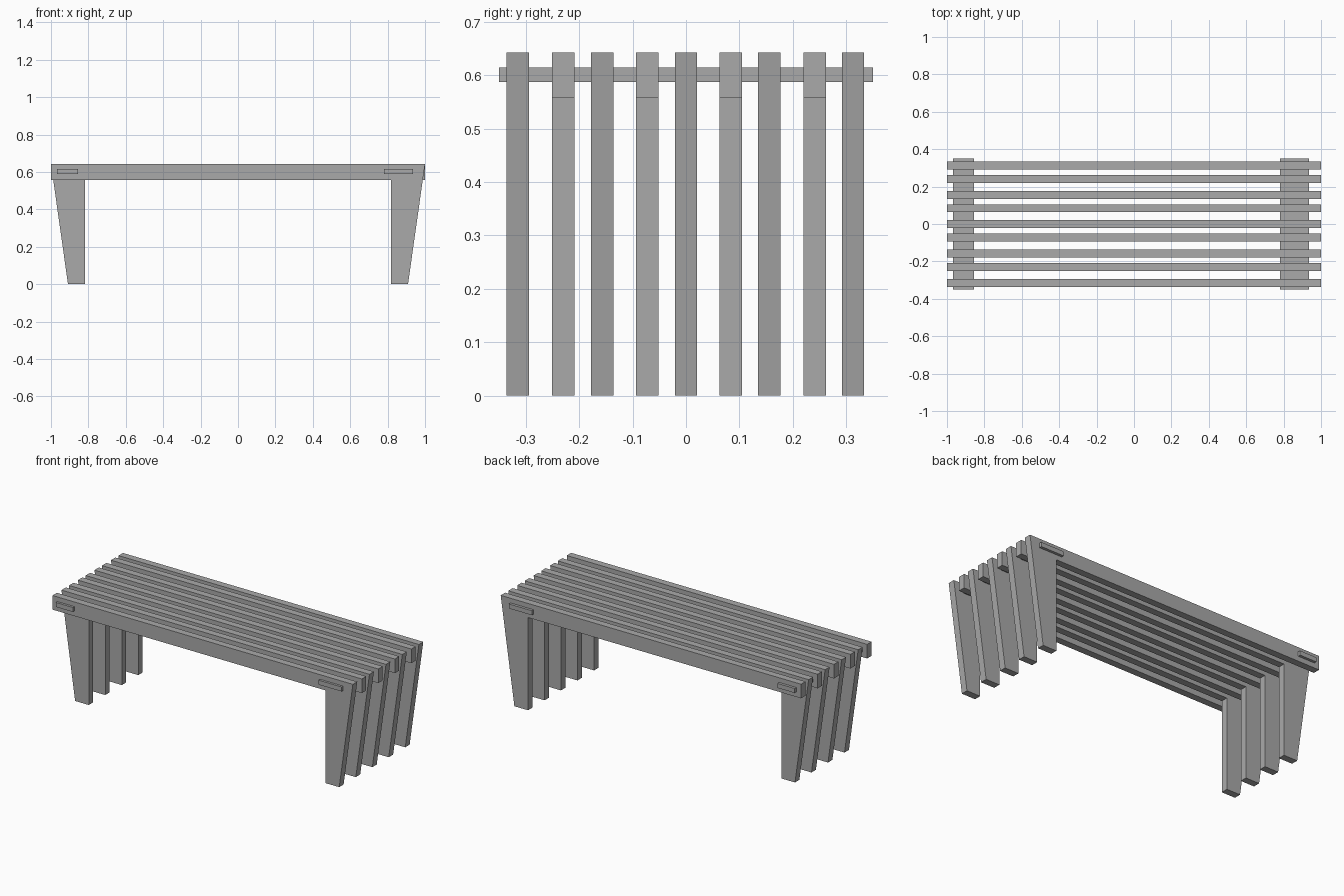
import bpy
import bmesh

cube = bpy.data.objects.get("Cube")
if cube:
    bpy.data.objects.remove(cube, do_unlink=True)

grey = bpy.data.materials.new("plain grey")
grey.use_nodes = True
colour = (0.4, 0.4, 0.4, 1)
grey.diffuse_color = colour
grey.node_tree.nodes["Principled BSDF"].inputs["Base Color"].default_value = colour

TOP, UNDERSIDE = 0.643, 0.558
SLAT_WIDTH = 0.042


def prism(name, profile, y0, y1):
    """Extrude an x-z profile from y0 to y1."""
    bm = bmesh.new()
    face = bm.faces.new([bm.verts.new((x, y0, z)) for x, z in profile])
    moved = bmesh.ops.extrude_face_region(bm, geom=[face])["geom"]
    verts = [v for v in moved if isinstance(v, bmesh.types.BMVert)]
    bmesh.ops.translate(bm, verts=verts, vec=(0, y1 - y0, 0))
    bmesh.ops.recalc_face_normals(bm, faces=bm.faces)
    mesh = bpy.data.meshes.new(name)
    bm.to_mesh(mesh)
    bm.free()
    mesh.materials.append(grey)
    obj = bpy.data.objects.new(name, mesh)
    bpy.context.collection.objects.link(obj)
    return obj


# Slat and tapered leg in one outline, with the leg at the +x end
slat_with_leg = [(-1, UNDERSIDE), (0.818, UNDERSIDE), (0.818, 0),
                 (0.909, 0), (1, TOP), (-1, TOP)]

# Slats alternate: odd ones stand on the left, even ones on the right
centres = [-0.315, -0.23, -0.157, -0.073, 0, 0.084, 0.156, 0.241, 0.313]
for i, y in enumerate(centres):
    side = -1 if i % 2 else 1
    outline = [(side * x, z) for x, z in slat_with_leg]
    prism(f"slat_with_leg_{i + 1}", outline, y - SLAT_WIDTH / 2, y + SLAT_WIDTH / 2)

# Flat bars threaded through all slats near both ends
for name, x0, x1 in (("right_crossbar", -0.968, -0.855), ("left_crossbar", 0.781, 0.935)):
    prism(name, [(x0, 0.588), (x1, 0.588), (x1, 0.615), (x0, 0.615)], -0.35, 0.35)
